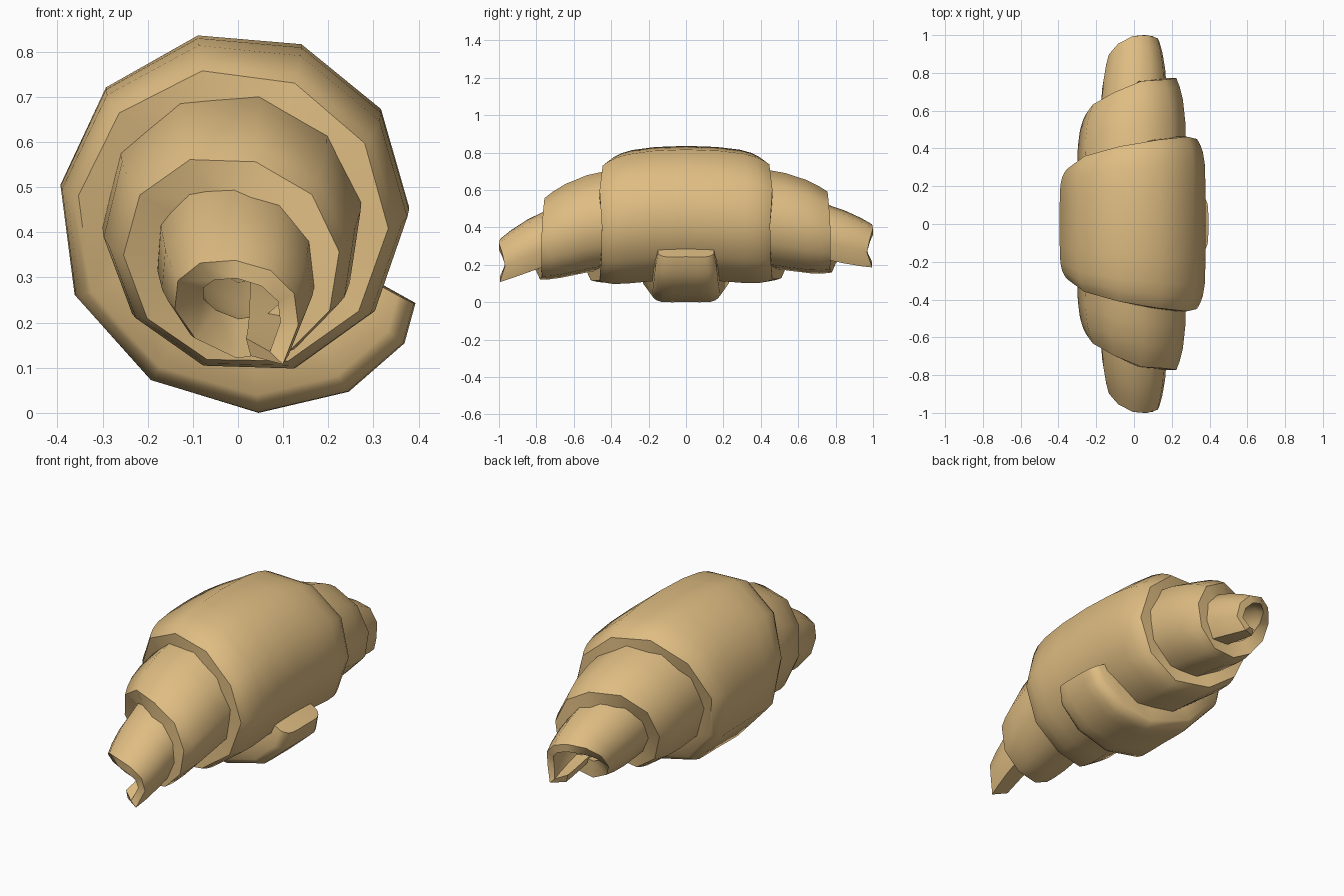
import bpy, bmesh, math

if "Cube" in bpy.data.objects:
    bpy.data.objects.remove(bpy.data.objects["Cube"])

# Spiral of a rolled pastry triangle: (turns, radius, half width)
KEYS = [(0, .445, .15), (.03, .475, .165), (.085, .477, .175), (.155, .46, .185), (.245, .432, .23),
        (.34, .415, .26), (.435, .40, .29), (.55, .395, .37), (.67, .385, .43), (.80, .38, .465),
        (.92, .375, .45), (1.10, .365, .455), (1.25, .325, .53), (1.42, .305, .59),
        (1.55, .30, .66), (1.67, .297, .755), (1.92, .275, .775), (2.10, .255, .77),
        (2.25, .215, .79), (2.42, .187, .87), (2.55, .183, .95), (2.67, .18, 1.0),
        (2.80, .18, 1.0), (2.92, .177, .96), (3.06, .185, 1.0), (3.15, .12, .95)]


def sample(t):
    for a, b in zip(KEYS, KEYS[1:]):
        if t <= b[0]:
            f = (t - a[0]) / (b[0] - a[0])
            return a[1] + f * (b[1] - a[1]), a[2] + f * (b[2] - a[2])
    return KEYS[-1][1:]


def axis_height(y):
    # the roll bends down to both tips, a little lower at the front
    return .455 - .22 * y * y + .04 * y ** 3


def sheet_thickness(t):
    # thick enough for each rim to meet the layer below; thin at the core
    if t < .5:
        return .085 + .03 * min(1, t / .15)
    return .095 if t < 2.1 else max(.04, .095 - (t - 2.1) * .1)


cols = [-1, -.94, -.85, -.7, -.4, 0, .4, .7, .85, .94, 1]
steps = [0, .03, .085, .155] + [.245 + i * .0965 for i in range(30)] + [3.13]
outer, inner = [], []
for t in steps:
    r, w = sample(t)
    ang = math.radians(-29) - t * 2 * math.pi
    pinch = .10 + .07 * max(0, t - .6)          # edges curl in more on inner layers
    for v in cols:
        y = w * v
        rr = r * (1 - pinch * abs(v) ** 7)
        for shell, rad in ((outer, rr), (inner, rr - sheet_thickness(t))):
            shell.append((rad * math.cos(ang), y, axis_height(y) + rad * math.sin(ang)))

# seat on the ground, centre in x and y
verts = outer + inner
lo = [min(p[k] for p in verts) for k in range(3)]
hi = [max(p[k] for p in verts) for k in range(3)]
cx, cy = (lo[0] + hi[0]) / 2, (lo[1] + hi[1]) / 2
verts = [(p[0] - cx, p[1] - cy, p[2] - lo[2]) for p in verts]

# outer and inner skins
n, rows, off = len(cols), len(steps), len(outer)
faces = []
for i in range(rows - 1):
    for j in range(n - 1):
        a = i * n + j
        quad = (a, a + n, a + n + 1, a + 1)
        faces += [quad, tuple(k + off for k in reversed(quad))]
# rims around the sheet
for i in range(rows - 1):
    for a, b in ((i * n, i * n + n), (i * n + 2 * n - 1, i * n + n - 1)):
        faces.append((a, a + off, b + off, b))
for j in range(n - 1):
    faces.append((j, j + 1, j + 1 + off, j + off))
    a = (rows - 1) * n + j
    faces.append((a + 1, a, a + off, a + 1 + off))

mesh = bpy.data.meshes.new("rolled_dough")
mesh.from_pydata(verts, [], faces)
bm = bmesh.new()
bm.from_mesh(mesh)
bmesh.ops.recalc_face_normals(bm, faces=bm.faces)
bm.to_mesh(mesh)
bm.free()
dough = bpy.data.objects.new("rolled_dough", mesh)
bpy.context.collection.objects.link(dough)

mat = bpy.data.materials.new("baked tan")
mat.diffuse_color = (.74, .51, .225, 1)
mat.use_nodes = True
mat.node_tree.nodes["Principled BSDF"].inputs["Base Color"].default_value = mat.diffuse_color
mesh.materials.append(mat)

bpy.context.view_layer.objects.active = dough
dough.select_set(True)
bpy.ops.object.shade_smooth_by_angle(angle=math.radians(50))
